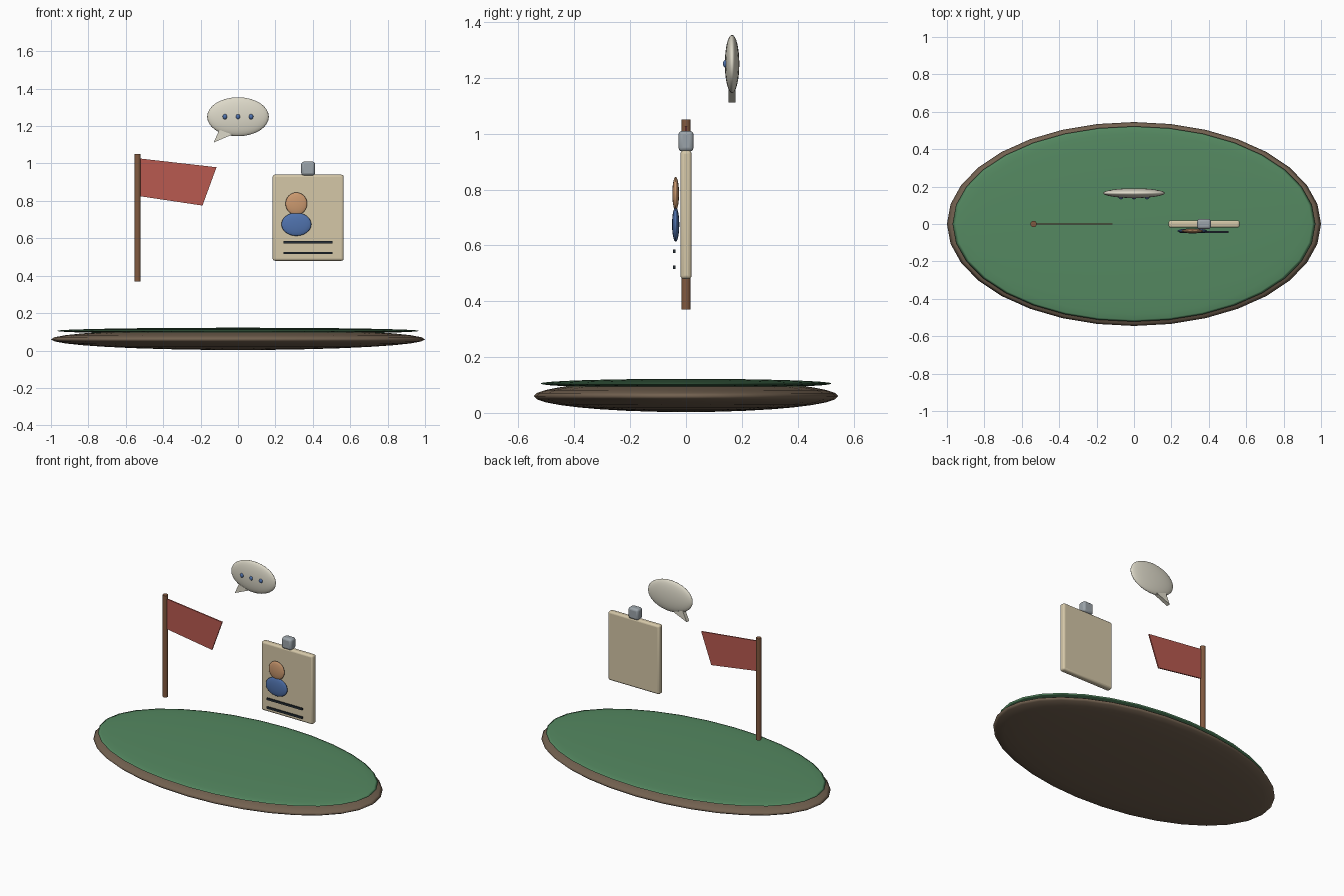
import bpy, math

if "Cube" in bpy.data.objects:
    bpy.data.objects.remove(bpy.data.objects["Cube"])


def material(name, rgb):
    m = bpy.data.materials.new(name)
    m.diffuse_color = (*rgb, 1)
    m.use_nodes = True
    m.node_tree.nodes["Principled BSDF"].inputs["Base Color"].default_value = m.diffuse_color
    return m


BROWN = material("earth", (0.17, 0.12, 0.08))
GREEN = material("grass", (0.09, 0.25, 0.12))
WOOD = material("wood", (0.22, 0.10, 0.05))
RED = material("red_cloth", (0.48, 0.10, 0.08))
CARD = material("card", (0.66, 0.57, 0.39))
METAL = material("metal", (0.33, 0.37, 0.40))
SKIN = material("skin", (0.60, 0.32, 0.16))
BLUE = material("blue", (0.08, 0.17, 0.42))
INK = material("ink", (0.02, 0.03, 0.04))
CREAM = material("cream", (0.72, 0.69, 0.58))


def finish(name, mat, smooth=True):
    ob = bpy.context.object
    ob.name = name
    ob.data.materials.append(mat)
    if smooth:
        bpy.ops.object.shade_smooth_by_angle(angle=math.radians(40))
    return ob


def ellipsoid(name, loc, radii, mat, seg=32, rings=16):
    bpy.ops.mesh.primitive_uv_sphere_add(segments=seg, ring_count=rings, location=loc)
    bpy.context.object.scale = radii
    bpy.ops.object.transform_apply(location=False, rotation=False)
    bpy.ops.object.shade_smooth()
    return finish(name, mat, False)


def box(name, loc, size, mat, bevel=0):
    bpy.ops.mesh.primitive_cube_add(size=1, location=loc)
    bpy.context.object.scale = size
    bpy.ops.object.transform_apply(location=False, rotation=False)
    ob = finish(name, mat, bevel > 0)
    if bevel:
        b = ob.modifiers.new("bevel", "BEVEL")
        b.width, b.segments = bevel, 3
    return ob


def plate(name, outline, y, depth, mat):
    # extruded outline in the xz plane, listed anticlockwise from the front
    n = len(outline)
    verts = [(x, y + s * depth / 2, z) for s in (-1, 1) for x, z in outline]
    faces = [tuple(range(n)), tuple(reversed(range(n, 2 * n)))]
    faces += [(i, i + n, (i + 1) % n + n, (i + 1) % n) for i in range(n)]
    me = bpy.data.meshes.new(name)
    me.from_pydata(verts, [], faces)
    me.materials.append(mat)
    ob = bpy.data.objects.new(name, me)
    bpy.context.collection.objects.link(ob)
    return ob


# island base
ellipsoid("ground_base", (0, 0, 0.06), (1.0, 0.545, 0.057), BROWN)
ellipsoid("grass_top", (0, 0, 0.105), (0.97, 0.522, 0.017), GREEN)

# flag
bpy.ops.mesh.primitive_cylinder_add(vertices=16, radius=0.017, depth=0.68,
                                    location=(-0.537, 0, 0.71))
finish("flag_pole", WOOD)
plate("flag_cloth", [(-0.537, 0.827), (-0.19, 0.775), (-0.115, 0.98), (-0.537, 1.028)],
      0, 0.008, RED)

# identity badge
box("badge_card", (0.375, 0, 0.71), (0.38, 0.04, 0.46), CARD, 0.012)
box("badge_clip", (0.375, 0, 0.973), (0.074, 0.054, 0.074), METAL, 0.014)
ellipsoid("portrait_head", (0.312, -0.037, 0.785), (0.058, 0.012, 0.06), SKIN)
ellipsoid("portrait_body", (0.312, -0.037, 0.675), (0.08, 0.013, 0.062), BLUE)
for i, z in enumerate((0.579, 0.521)):
    box(f"badge_line_{i + 1}", (0.375, -0.042, z), (0.262, 0.01, 0.012), INK)

# speech bubble
ellipsoid("speech_bubble", (0, 0.165, 1.25), (0.165, 0.026, 0.104), CREAM)
plate("bubble_tail", [(-0.13, 1.112), (-0.03, 1.155), (-0.10, 1.18)], 0.165, 0.026, CREAM)
for i in (-1, 0, 1):
    ellipsoid(f"bubble_dot_{i + 2}", (i * 0.07, 0.142, 1.25), (0.012, 0.01, 0.014),
              BLUE, 16, 8)
